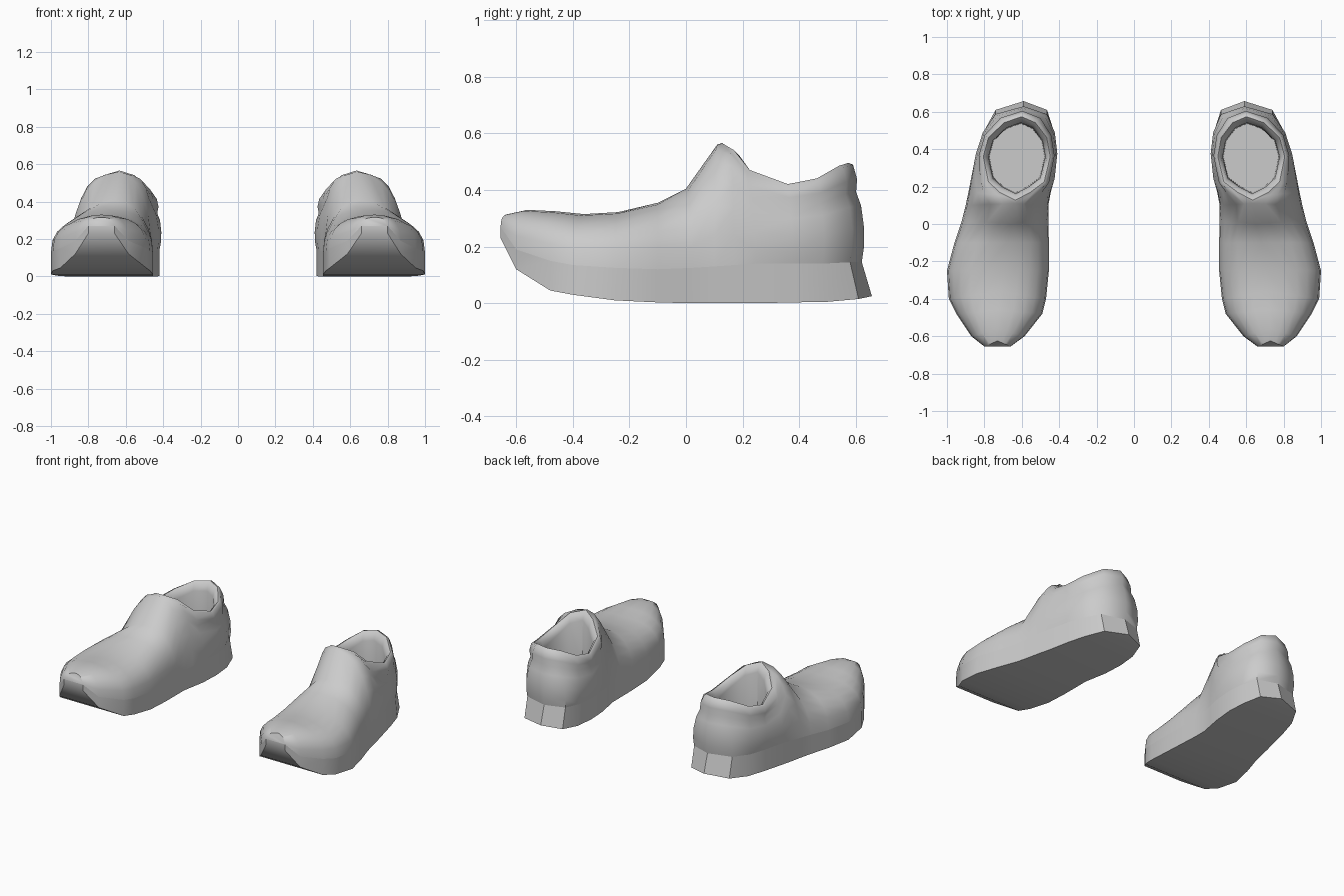
import bpy, bmesh, math

if "Cube" in bpy.data.objects:
    bpy.data.objects.remove(bpy.data.objects["Cube"])

# Stations from toe to heel:
# sole y, inner x, outer x, sole z, welt z | top y, inner x, outer x, z
STATIONS = [
    (-.655, .66, .80, .23, .27, -.625, .73, .73, .315),
    (-.60, .585, .87, .12, .19, -.56, .73, .73, .33),
    (-.48, .49, .95, .045, .15, -.46, .725, .725, .325),
    (-.40, .47, .99, .03, .135, -.36, .715, .715, .315),
    (-.25, .455, 1.0, .01, .125, -.24, .70, .70, .322),
    (-.10, .455, .96, .003, .12, -.10, .68, .68, .355),
    (.02, .458, .92, 0, .125, .0, .655, .655, .405),
    (.10, .458, .90, 0, .13, .11, .635, .635, .56),
    (.17, .445, .885, 0, .135, .155, .55, .725, .535),
    (.25, .43, .865, 0, .14, .215, .47, .79, .465),
    (.38, .42, .835, .003, .14, .36, .435, .82, .415),
    (.50, .43, .80, .005, .14, .47, .455, .79, .435),
    (.61, .465, .74, .015, .145, .555, .52, .70, .48),
    (.657, .59, .59, .025, .145, .59, .60, .60, .49),
]
TONGUE = 7                      # first station that touches the opening
CX, CY = .62, .36               # centre of the opening
ANKLE = [(0, 0), (.15, .008), (.35, .012), (.58, .008), (.72, -.004), (.85, .006), (1, 0)]


def finish(bm, name, angle):
    bmesh.ops.remove_doubles(bm, verts=bm.verts, dist=1e-4)
    bmesh.ops.recalc_face_normals(bm, faces=bm.faces)
    mesh = bpy.data.meshes.new(name)
    bm.to_mesh(mesh)
    bm.free()
    ob = bpy.data.objects.new(name, mesh)
    bpy.context.collection.objects.link(ob)
    mirror = ob.modifiers.new("pair", "MIRROR")
    mirror.use_mirror_merge = False
    bpy.ops.object.select_all(action="DESELECT")
    ob.select_set(True)
    bpy.context.view_layer.objects.active = ob
    bpy.ops.object.shade_smooth_by_angle(angle=math.radians(angle))


def bridge(bm, a, b, closed=False):
    n = len(a)
    for i in range(n if closed else n - 1):
        j = (i + 1) % n
        vs = [bm.verts.new(p) for p in (a[i], a[j], b[j], b[i])]
        bm.faces.new(vs)


def welt(s, side):
    y = s[0] if s[0] < CY else CY + (s[0] - CY) * .88
    return (s[1 + side], y, s[4])


def strip(i, side):
    """One cross-section line from the welt up to the ridge or collar."""
    s = STATIONS[i]
    x0, y0, z0 = welt(s, side)
    x1, y1, z1 = s[6 + side], s[5], s[8]
    pts = []
    for k, (h, bulge) in enumerate(ANKLE):
        if i <= TONGUE + 1:      # rounded section over the foot
            p = .8 if i < TONGUE - 1 else 1.0
            a = k / 6 * math.pi / 2
            c, v = max(0, math.cos(a)) ** p, math.sin(a) ** p
            pts.append((x1 + (x0 - x1) * c, y1 + (y0 - y1) * c, z0 + (z1 - z0) * v))
        else:                    # upright wall with a puffed collar
            f = h * h
            x, y = x0 + (x1 - x0) * f, y0 + (y1 - y0) * f
            r = math.hypot(x - CX, y - CY)
            pts.append((x + (x - CX) / r * bulge, y + (y - CY) / r * bulge, z0 + (z1 - z0) * h))
    return pts


# Sole: walls, flat underside and toe face
bm = bmesh.new()
low = [[(s[1 + d], s[0], s[3]) for s in STATIONS] for d in (0, 1)]
high = [[welt(s, d) for s in STATIONS] for d in (0, 1)]
for d in (0, 1):
    bridge(bm, low[d], high[d])
bridge(bm, low[0][:-1], low[1][:-1])
bm.faces.new([bm.verts.new(p) for p in (low[0][-2], low[1][-2], low[0][-1])])
bm.faces.new([bm.verts.new(p) for p in (low[0][0], low[1][0], high[1][0], high[0][0])])
finish(bm, "sole", 35)

# Upper: side strips, toe cap, collar and lining
bm = bmesh.new()
sides = [[strip(i, d) for i in range(len(STATIONS))] for d in (0, 1)]
for strips in sides:
    for a, b in zip(strips, strips[1:]):
        bridge(bm, a, b)
bm.faces.new([bm.verts.new(p) for p in sides[0][0] + sides[1][0][-2::-1]])

rim = [s[-1] for s in sides[0][TONGUE:]] + [s[-1] for s in sides[1][-2:TONGUE:-1]]


def inset(scale, drop):
    return [(CX + (x - CX) * scale, CY + (y - CY) * scale, z - drop) for x, y, z in rim]


rings = [rim, inset(.93, -.006), inset(.84, .012), inset(.79, .05)]
rings.append([(x, y, .2) for x, y, z in inset(.77, 0)])
for a, b in zip(rings, rings[1:]):
    bridge(bm, a, b, closed=True)
bm.faces.new([bm.verts.new(p) for p in rings[-1]])
bmesh.ops.remove_doubles(bm, verts=bm.verts, dist=1e-4)
finish(bm, "upper", 50)
